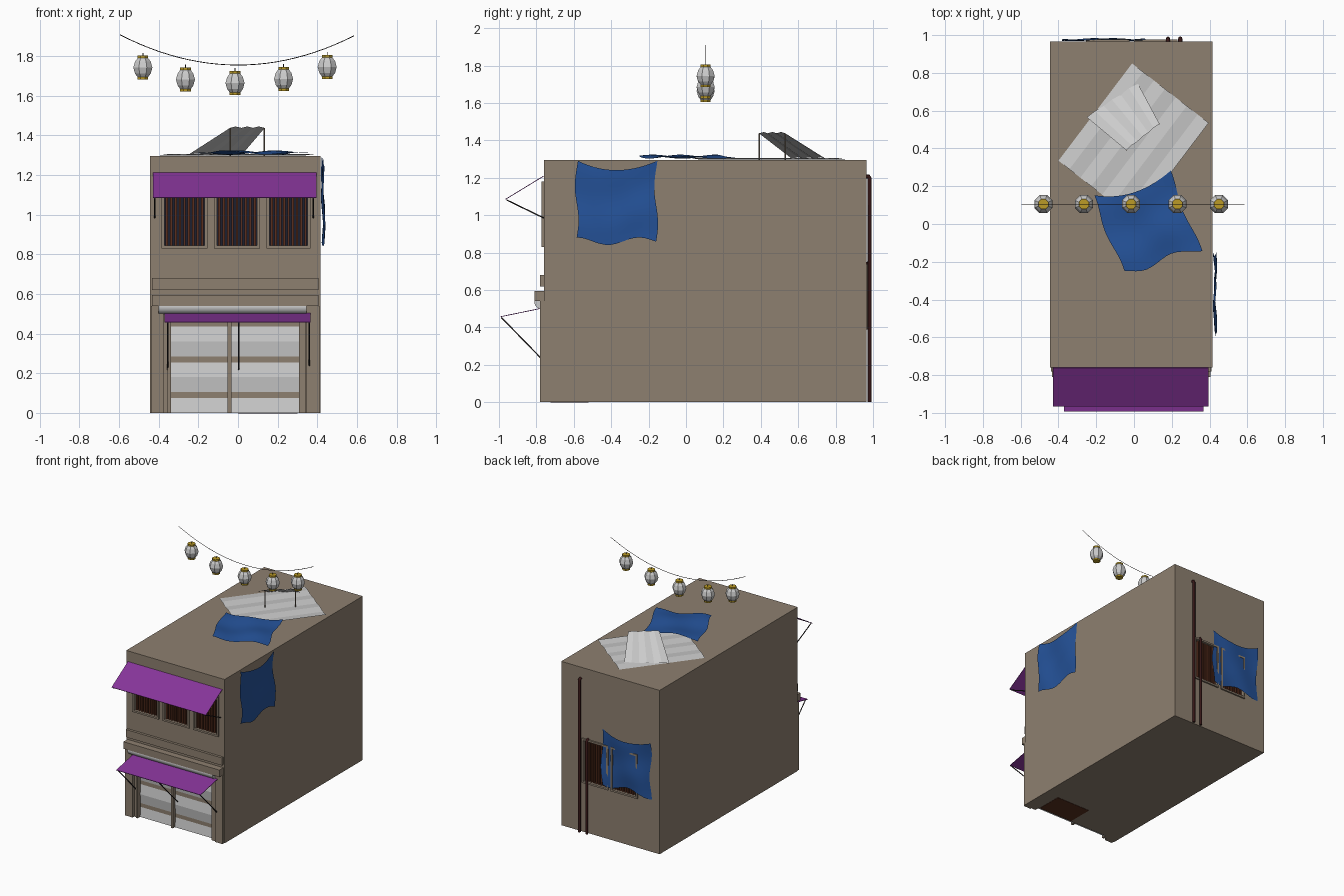
import bpy, math
from mathutils import Vector as V

if "Cube" in bpy.data.objects:
    bpy.data.objects.remove(bpy.data.objects["Cube"])

def mat(name, r, g, b):
    m = bpy.data.materials.new(name)
    m.diffuse_color = (r, g, b, 1)
    m.use_nodes = True
    m.node_tree.nodes["Principled BSDF"].inputs["Base Color"].default_value = m.diffuse_color
    return m

WALL = mat("wall", .27, .215, .16)
PURPLE = mat("awning", .24, .035, .32)
BLUE = mat("tarp", .018, .085, .32)
BROWN = mat("bars", .10, .028, .013)
PIPE = mat("pipe", .035, .008, .008)
PANE = mat("pane", .012, .014, .03)
GOLD = mat("gold", .5, .33, .02)
DARK = mat("strut", .03, .025, .025)

def make(name, verts, faces, m=None, smooth=False):
    me = bpy.data.meshes.new(name)
    me.from_pydata([tuple(v) for v in verts], [], faces)
    me.update()
    o = bpy.data.objects.new(name, me)
    bpy.context.collection.objects.link(o)
    if m:
        me.materials.append(m)
    for p in me.polygons:
        p.use_smooth = smooth
    return o

def boxes(name, bs, m=None):
    # one mesh from several (x0,x1,y0,y1,z0,z1) boxes
    vs, fs = [], []
    for x0, x1, y0, y1, z0, z1 in bs:
        k = len(vs)
        vs += [(x, y, z) for z in (z0, z1) for x, y in ((x0, y0), (x1, y0), (x1, y1), (x0, y1))]
        fs += [tuple(k + i for i in f) for f in
               ((3, 2, 1, 0), (4, 5, 6, 7), (0, 1, 5, 4), (1, 2, 6, 5), (2, 3, 7, 6), (3, 0, 4, 7))]
    return make(name, vs, fs, m)

def patch(name, fn, nu, nv, m=None, smooth=False):
    # surface from fn(u, v), u and v in 0..1
    vs = [fn(i / nu, j / nv) for j in range(nv + 1) for i in range(nu + 1)]
    w = nu + 1
    fs = [(j * w + i, j * w + i + 1, (j + 1) * w + i + 1, (j + 1) * w + i)
          for j in range(nv) for i in range(nu)]
    return make(name, vs, fs, m, smooth)

def tube(name, pts, r, m, sides=6):
    c = bpy.data.curves.new(name, 'CURVE')
    c.dimensions = '3D'
    c.bevel_depth, c.use_fill_caps = r, True
    c.bevel_resolution = max(0, sides // 2 - 2)
    s = c.splines.new('POLY')
    s.points.add(len(pts) - 1)
    for p, q in zip(s.points, pts):
        p.co = (*q, 1)
    tmp = bpy.data.objects.new(name + "_path", c)
    bpy.context.collection.objects.link(tmp)
    me = bpy.data.meshes.new_from_object(tmp.evaluated_get(bpy.context.evaluated_depsgraph_get()))
    bpy.data.objects.remove(tmp)
    o = bpy.data.objects.new(name, me)
    bpy.context.collection.objects.link(o)
    me.materials.clear()
    me.materials.append(m)
    return o

def ribbed(name, a, b, c, d, bands, amp):
    # corrugated sheet, ribs run a->d, bands are counted a->b
    a, b, c, d = map(V, (a, b, c, d))
    n = (b - a).cross(d - a).normalized()
    return patch(name, lambda u, v: a.lerp(b, u).lerp(d.lerp(c, u), v)
                 + n * amp * (round(u * bands) % 2), bands, 1)

# Main block with door and window recesses
F, B = -.76, .965
front_win = [(-.385, -.155), (-.12, .11), (.145, .365)]
back_win = [(0, .23), (-.255, -.025)]
body = boxes("building_body", [(-.445, .415, F, B, 0, 1.295)], WALL)
cuts = [(-.34, .31, F - .1, F + .03, -.1, .5)]
cuts += [(a + .012, b - .012, F - .1, F + .03, .842, 1.168) for a, b in front_win]
cuts += [(a + .012, b - .012, B - .03, B + .1, .402, .728) for a, b in back_win]
cutter = boxes("cutter", cuts)
cutter.hide_render = True
mod = body.modifiers.new("openings", 'BOOLEAN')
mod.operation, mod.object, mod.solver = 'DIFFERENCE', cutter, 'EXACT'
bpy.context.view_layer.objects.active = body
body.select_set(True)
bpy.ops.object.modifier_apply(modifier=mod.name)
bpy.data.objects.remove(cutter)

# Windows: frame, pane and bars
def window(name, x0, x1, z0, z1, face, s):
    def bx(a, b, d0, d1, c, d):
        y = sorted((face + s * d0, face + s * d1))
        return (a, b, y[0], y[1], c, d)
    t = .014
    boxes(name + "_frame", [bx(x0, x0 + t, -.02, .012, z0, z1), bx(x1 - t, x1, -.02, .012, z0, z1),
                            bx(x0 + t, x1 - t, -.02, .012, z0, z0 + t),
                            bx(x0 + t, x1 - t, -.02, .012, z1 - t, z1)], WALL)
    boxes(name + "_pane", [bx(x0 + t, x1 - t, -.029, -.024, z0 + t, z1 - t)], PANE)
    n, w = 9, x1 - x0 - 2 * t
    boxes(name + "_bars", [bx(x0 + t + w * (i + .5) / n - .006, x0 + t + w * (i + .5) / n + .006,
                              -.022, -.006, z0 + t, z1 - t) for i in range(n)], BROWN)

for i, (a, b) in enumerate(front_win):
    window(f"front_window_{i}", a, b, .83, 1.18, F, -1)
for i, (a, b) in enumerate(back_win):
    window(f"back_window_{i}", a, b, .39, .74, B, 1)

# Shop front: pillars, ledges, posts, shutters
boxes("pillars", [(-.44, -.375, -.78, F, 0, .54), (.345, .41, -.78, F, 0, .54)], WALL)
boxes("ledges", [(-.435, .405, -.78, F, .62, .68), (-.435, .405, -.81, F, .54, .595)], WALL)
boxes("door_posts", [(-.355, -.338, -.77, -.735, 0, .5), (-.052, -.034, -.765, -.735, 0, .5),
                     (.308, .342, -.77, -.735, 0, .5)], WALL)
for n, x0, x1 in (("left", -.34, -.05), ("right", -.035, .31)):
    ribbed(n + "_shutter", (x0, -.74, .54), (x0, -.74, 0), (x1, -.74, 0), (x1, -.74, .54), 6, -.012)
tube("shutter_roll", [(-.4, -.775, .535), (.345, -.775, .535)], .036, WALL, 12).data.materials.clear()
boxes("doorway_floor", [(.0, .3, -.725, -.52, -.002, .004)], BROWN)

# Awnings and struts
def awning(name, x0, x1, zt, tip_y, tip_z, strut_z, xs):
    def fn(u, v):
        return V((x0 + (x1 - x0) * u, F + (tip_y - F) * v, zt + (tip_z - zt) * v))
    o = patch(name, fn, 1, 1, PURPLE)
    m = o.modifiers.new("thickness", 'SOLIDIFY')
    m.thickness, m.offset = .004, 0
    for i, x in enumerate(xs):
        tube(f"{name}_strut_{i}", [(x, tip_y + .005, tip_z - .003), (x, F, strut_z)], .004, DARK)

awning("upper_awning", -.43, .395, 1.21, -.965, 1.085, .985, (-.42, .38))
awning("lower_awning", -.37, .367, .505, -.993, .457, .22, (-.355, .003, .36))

# Tarps: square cloth with wavy surface and sagging edge
def cloth(u, v, ph):
    a = (u - .5) * 2
    s = .425 * (u - .5) + .01 * math.sin(7 * v + ph) * a * a
    t = .43 * (v - .5) - (.05 * (1 - a * a) * v) + .02 * (1 - v) * math.cos(8 * u + ph)
    h = .010 + .006 * math.sin(8 * u + 3 * v + ph) + .004 * math.sin(9 * v - 2 * u)
    return s, t, h

def side_tarp(u, v):
    s, t, h = cloth(u, v, 0)
    return V((.416 + h + .006 * (1 - v), -.372 + s, 1.076 + t))

def back_tarp(u, v):
    s, t, h = cloth(u, v, 2)
    return V((-.16 - s, B + .003 + h * .8, .648 + t))

def roof_tarp(u, v):
    s, t, h = cloth(u, v, 1)
    c, n = math.cos(math.radians(18)), math.sin(math.radians(18))
    return V((.065 + s * c - t * n + .03 * (.5 - v), .01 + s * n + t * c, 1.302 + h * 1.1))

for n, f in (("side_tarp", side_tarp), ("back_tarp", back_tarp), ("roof_tarp", roof_tarp)):
    patch(n, f, 14, 14, BLUE, True)

# Roof sheets and props
ribbed("flat_roof_sheet", (-.4, .335, 1.299), (.005, .02, 1.299), (.395, .535, 1.299),
       (-.01, .85, 1.299), 7, .008)
ribbed("tilted_roof_sheet", (-.25, .565, 1.303), (.02, .745, 1.303), (.135, .53, 1.438),
       (-.04, .39, 1.438), 6, -.008)
for i, (x, y) in enumerate(((.132, .53), (-.04, .392))):
    tube(f"sheet_prop_{i}", [(x, y, 1.295), (x, y, 1.437)], .004, WALL)

# Drain pipes on the back
tube("tall_pipe", [(.245, .982, 0), (.245, .982, 1.195), (.245, .976, 1.207), (.245, .955, 1.207)],
     .011, PIPE, 8)
tube("short_pipe", [(.18, .982, 0), (.18, .982, .73), (.18, .976, .741), (.18, .955, .741)],
     .010, PIPE, 8)

# Lantern string
def lathe(name, x, y, z, prof, m=None, n=8):
    vs = [V((x + r * math.cos((k + .5) * math.tau / n), y + r * math.sin((k + .5) * math.tau / n), z + h))
          for r, h in prof for k in range(n)]
    fs = [(j * n + k, j * n + (k + 1) % n, (j + 1) * n + (k + 1) % n, (j + 1) * n + k)
          for j in range(len(prof) - 1) for k in range(n)]
    fs += [tuple(range(n))[::-1], tuple(range(len(vs) - n, len(vs)))]
    return make(name, vs, fs, m)

LY = .105
def sag(x):
    return 1.755 + .15 * (abs(x) / .59) ** 2
tube("lantern_wire", [(x, LY, sag(x)) for x in [-.595 + 1.18 * i / 24 for i in range(25)]], .002, DARK, 4)
for i, (x, z) in enumerate(((-.48, 1.742), (-.265, 1.682), (-.015, 1.664), (.23, 1.685), (.45, 1.745))):
    lathe(f"lantern_{i}", x, LY, z,
          [(.027, -.05), (.043, -.03), (.052, 0), (.043, .03), (.027, .05)])
    for n, s in (("top", 1), ("bottom", -1)):
        lathe(f"lantern_{n}_cap_{i}", x, LY, z + s * .053, [(.029, -.007), (.029, .007)], GOLD)
    tube(f"lantern_hook_{i}", [(x, LY, z + .055), (x, LY, z + .075)], .002, DARK, 4)
